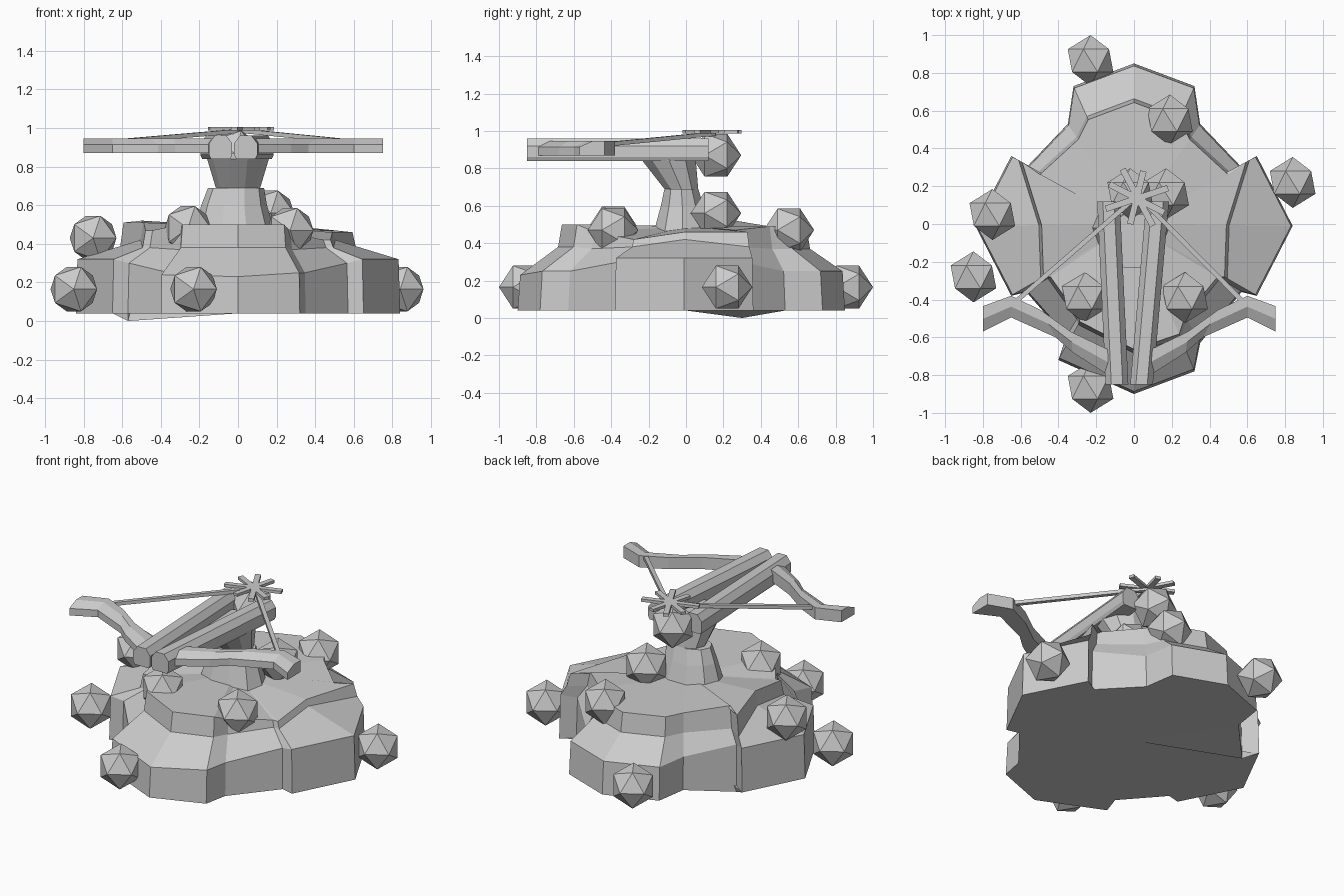
import bpy, bmesh
from math import cos, sin, pi, radians
from mathutils import Vector

if "Cube" in bpy.data.objects:
    bpy.data.objects.remove(bpy.data.objects["Cube"])


def make(name, verts, faces):
    """Flat-shaded mesh object with consistent normals."""
    me = bpy.data.meshes.new(name)
    bm = bmesh.new()
    vs = [bm.verts.new(v) for v in verts]
    for f in faces:
        bm.faces.new([vs[i] for i in f])
    bmesh.ops.recalc_face_normals(bm, faces=bm.faces)
    bm.to_mesh(me)
    bm.free()
    ob = bpy.data.objects.new(name, me)
    bpy.context.collection.objects.link(ob)
    return ob


def loft(name, rings):
    """Join equal-length rings with quads and cap both ends."""
    n = len(rings[0])
    verts = [v for r in rings for v in r]
    faces = [(k * n + i, k * n + (i + 1) % n, (k + 1) * n + (i + 1) % n, (k + 1) * n + i)
             for k in range(len(rings) - 1) for i in range(n)]
    faces += [tuple(range(n)), tuple((len(rings) - 1) * n + i for i in range(n))]
    return make(name, verts, faces)


def ellipse(cx, cy, rx, ry, z, n=10):
    return [(cx + rx * cos(2 * pi * i / n), cy + ry * sin(2 * pi * i / n), z) for i in range(n)]


def bar(name, a, b, w, h):
    """Thin rectangular bar between two points."""
    a, b = Vector(a), Vector(b)
    d = (b - a).normalized()
    side = d.cross(Vector((0, 0, 1))).normalized() * w / 2
    up = side.cross(d).normalized() * h / 2
    return loft(name, [[p + side + up, p - side + up, p - side - up, p + side - up] for p in (a, b)])


# Rocky two-tier base, right half front to back:
# x, y, rim z, ledge scale, ledge z, plateau z
half = [
    (0.00, -0.90, .23, .76, .38, .50),
    (0.32, -0.78, .25, .77, .38, .50),
    (0.35, -0.63, .25, .80, .37, .46),
    (0.57, -0.36, .30, .80, .38, .42),
    (0.65, -0.38, .32, .76, .38, .42),
    (0.84, -0.01, .32, .60, .42, .46),
    (0.65, 0.36, .32, .94, .38, .46),
    (0.57, 0.30, .30, .90, .38, .47),
    (0.35, 0.53, .25, .87, .37, .49),
    (0.32, 0.73, .25, .78, .37, .49),
    (0.00, 0.85, .25, .78, .37, .49),
]
# The left side is the mirror image with a slightly higher plateau
loop = half + [(-x, y, z, s, z2, z3 + (.05 if x > .5 else 0))
               for x, y, z, s, z2, z3 in half[-2:0:-1]]
loop[-1] = (-0.40, -0.72, .24, .74, .38, .50)
loop[-2] = (-0.36, -0.60, .25, .84, .37, .50)
n = len(loop)
rings = [
    [(x, y, 0.0 if i == 13 else 0.04) for i, (x, y, *_) in enumerate(loop)],
    [(x * .99, y * .985, z) for x, y, z, *_ in loop],
    [(x * s, y * s, z) for x, y, _, s, z, _ in loop],
    [(x * s * .97, y * s * .97, z) for x, y, _, s, _, z in loop],
]
verts = [v for r in rings for v in r] + [(0, 0, 0.04), (-0.02, 0, 0.49)]
faces = [(k * n + i, k * n + (i + 1) % n, (k + 1) * n + (i + 1) % n, (k + 1) * n + i)
         for k in range(3) for i in range(n)]
faces += [((i + 1) % n, i, 4 * n) for i in range(n)]
faces += [(3 * n + i, 3 * n + (i + 1) % n, 4 * n + 1) for i in range(n)]
make("rock_base", verts, faces)

# Pedestal: flared foot, waist and flared head
loft("pedestal_foot", [ellipse(-.02, -.02, .21, .16, .46), ellipse(-.02, -.02, .17, .12, .60),
                       ellipse(-.01, -.025, .145, .095, .69)])
loft("pedestal_head", [ellipse(0, -.025, .115, .095, .69), ellipse(0, -.09, .16, .15, .84),
                       ellipse(0, -.09, .16, .15, .87)])

# Boulders scattered on the ground and the ledges, and the one behind the rails
boulders = [(-.23, -.865, .165), (-.23, .865, .165), (.84, .22, .165), (-.85, -.28, .165),
            (-.75, .05, .43), (.27, -.39, .47), (-.26, -.39, .48), (.19, .55, .47),
            (.17, .16, .56), (-.02, .16, .87)]
for i, loc in enumerate(boulders):
    bpy.ops.mesh.primitive_ico_sphere_add(subdivisions=1, radius=.135, location=loc,
                                          rotation=(radians(90), 0, 0))
    bpy.context.object.name = "rail_boulder" if i == 9 else f"boulder_{i + 1}"


# Two converging chamfered rails
def rail_section(cx, y):
    prof = [(-.05, .84), (.05, .84), (.06, .86), (.06, .92), (.03, .96), (-.03, .96),
            (-.06, .92), (-.06, .86)]
    return [(cx + x, y, z) for x, z in prof]


AXIS = -0.025
for side, s in (("left", -1), ("right", 1)):
    loft(f"{side}_rail", [rail_section(AXIS + s * .065, -.85), rail_section(AXIS * .2 + s * .13, .12)])

    # Bow limb: front and back edge points swept with a chamfered section
    edges = [((.08, -.82), (.08, -.68)), ((.30, -.68), (.31, -.57)), ((.39, -.60), (.47, -.455)),
             ((.625, -.495), (.625, -.38)), ((.775, -.57), (.775, -.435))]
    limb = []
    for f, b in edges:
        f, b = Vector(f), Vector(b)
        pts = [(f, .87), (f, .915), (f.lerp(b, .5), .945), (b, .945), (b, .87)]
        limb.append([(AXIS + s * p.x, p.y, z) for p, z in pts])
    loft(f"{side}_bow_limb", limb)

    # Bow string
    bar(f"{side}_bow_string", (AXIS + s * .60, -.41, .93), (0.02, .15, .985), .025, .022)

# Crossed lashing straps on top
for i, (a, b) in enumerate([((-.15, .08), (.18, .19)), ((-.06, .29), (.10, -.01)),
                            ((-.13, .21), (.16, .06)), ((.05, .28), (-.02, .0))]):
    bar(f"lashing_strap_{i + 1}", (*a, .995), (*b, .995), .034, .018)
